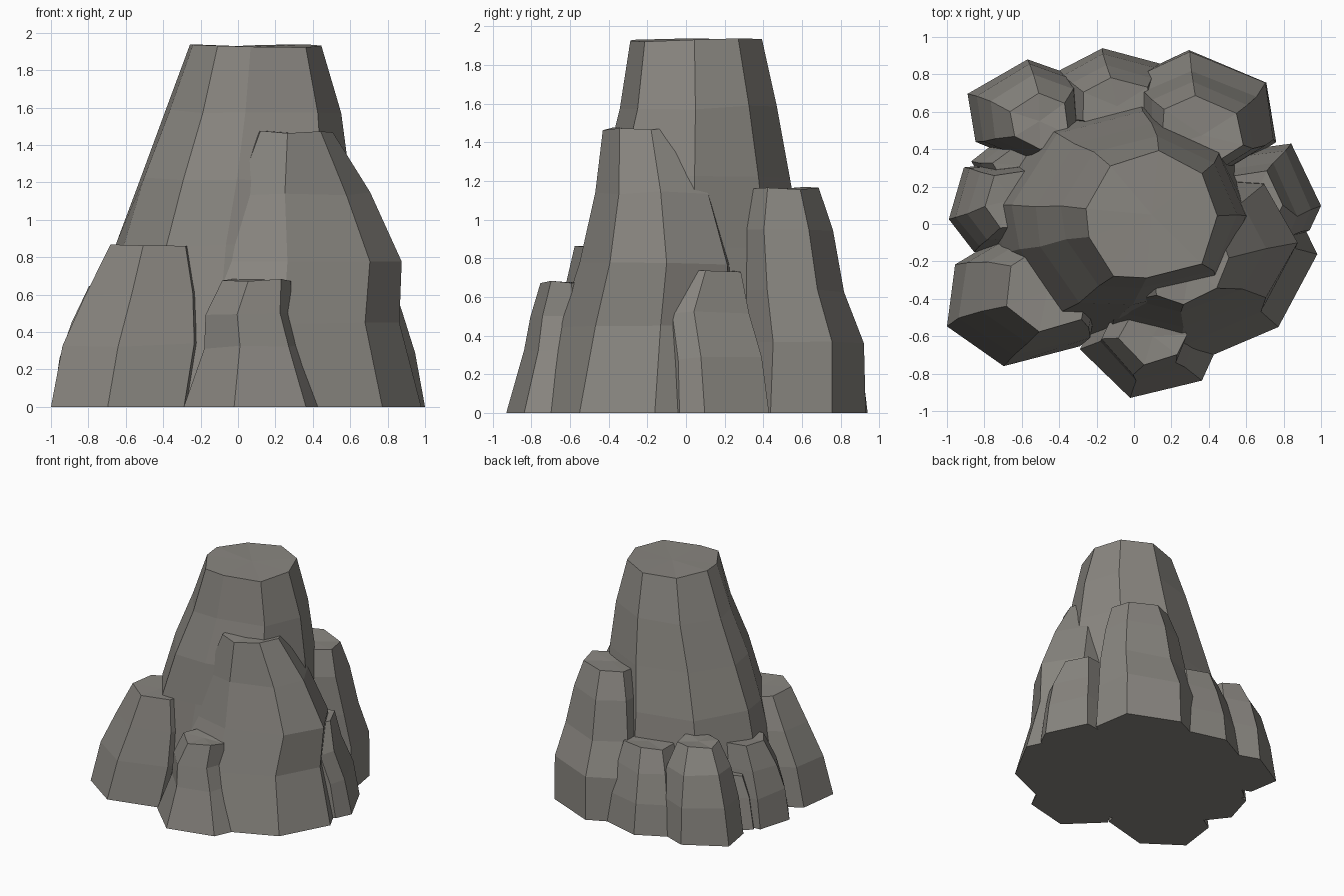
import bpy, bmesh, math, random

random.seed(4)

stone = bpy.data.materials.new("grey stone")
stone.diffuse_color = (0.25, 0.238, 0.216, 1)


def column(name, corners, rings, reach=None, jitter=0.005):
    """Faceted rock pillar. Corners are angles in degrees, reach scales single corners.
    Rings run bottom to top: (z, x min, x max, y min, y max)."""
    reach = reach or {}
    sides = len(corners)
    cs = [math.cos(math.radians(a)) * reach.get(a, 1) for a in corners]
    sn = [math.sin(math.radians(a)) * reach.get(a, 1) for a in corners]
    fit = lambda v, vs, lo, hi: lo + (hi - lo) * (v - min(vs)) / (max(vs) - min(vs))
    bm = bmesh.new()
    loops = []
    for k, (z, x0, x1, y0, y1) in enumerate(rings):
        loop = []
        for c, s in zip(cs, sn):
            jx, jy, jz = (random.uniform(-jitter, jitter) for _ in range(3))
            if k == 0:
                jx = jy = jz = 0
            loop.append(bm.verts.new((fit(c, cs, x0, x1) + jx,
                                      fit(s, sn, y0, y1) + jy, z + 2 * jz)))
        loops.append(loop)
    for low, high in zip(loops, loops[1:]):
        for i in range(sides):
            j = (i + 1) % sides
            bm.faces.new((low[i], low[j], high[j], high[i]))
    bm.faces.new(loops[0][::-1])
    # Cap fanned from a centre point
    z, x0, x1, y0, y1 = rings[-1]
    mid = bm.verts.new(((x0 + x1) / 2, (y0 + y1) / 2, z - 0.005))
    for i in range(sides):
        bm.faces.new((loops[-1][i], loops[-1][(i + 1) % sides], mid))
    bmesh.ops.recalc_face_normals(bm, faces=bm.faces)
    me = bpy.data.meshes.new(name)
    bm.to_mesh(me)
    bm.free()
    me.materials.append(stone)
    ob = bpy.data.objects.new(name, me)
    bpy.context.collection.objects.link(ob)


# Tall central pillar
column("main_pillar", [2, 42, 84, 128, 172, 196, 236, 265, 318], [
    (0, -.80, .70, -.60, .70), (.45, -.74, .66, -.54, .65),
    (.86, -.65, .62, -.48, .60), (1.22, -.53, .60, -.43, .54),
    (1.58, -.39, .55, -.34, .47), (1.93, -.26, .45, -.29, .39)],
    {236: 1.02, 265: .87, 196: .97})

# Second pillar, front right
column("front_right_pillar", [5, 52, 110, 160, 225, 262, 318], [
    (0, -.25, .98, -.77, .32), (.45, -.20, .86, -.66, .28),
    (.77, -.17, .88, -.55, .25), (1.14, -.07, .71, -.47, .14),
    (1.47, .09, .51, -.43, .01)], {225: 1.12, 318: .9, 52: 1.08})

# Back right pillar
column("back_right_pillar", [-15, 33, 100, 145, 200, 260], [
    (0, -.02, .76, .15, .93), (.36, .0, .75, .17, .92),
    (.63, .04, .70, .19, .82), (.95, .09, .64, .20, .76),
    (1.16, .15, .58, .26, .69)], {145: 1.1})

# Front left pillar
column("front_left_pillar", [145, 202, 260, 321, 10, 60, 105], [
    (0, -1.0, -.23, -.76, -.08), (.33, -.94, -.18, -.70, -.08),
    (.60, -.82, -.19, -.64, -.10), (.86, -.68, -.25, -.58, -.14)],
    {321: 1.08})

# Low front boulder
column("front_boulder", [254, 318, 0, 60, 120, 188], [
    (0, -.29, .46, -.93, -.35), (.32, -.18, .34, -.84, -.36),
    (.50, -.17, .28, -.81, -.38), (.68, -.08, .28, -.75, -.45)])

# Low right boulder
column("right_boulder", [-12, 65, 130, 200, 270, 320], [
    (0, .45, 1.0, -.14, .43), (.28, .45, .95, -.14, .39),
    (.52, .45, .87, -.17, .33), (.73, .48, .80, -.02, .28)])

# Back left boulder
column("back_left_boulder", [92, 160, 215, 270, 330, 40], [
    (0, -.89, -.25, .32, .88), (.30, -.84, -.27, .33, .86),
    (.55, -.77, -.30, .36, .80), (.74, -.66, -.35, .40, .70)])

# Back boulder
column("back_boulder", [100, 150, 210, 270, 330, 40], [
    (0, -.40, .18, .45, .94), (.25, -.38, .15, .45, .91),
    (.48, -.33, .12, .46, .85), (.66, -.27, .09, .48, .78)])

# Left boulder
column("left_boulder", [130, 195, 245, 300, 0, 60], [
    (0, -.99, -.50, -.15, .33), (.25, -.95, -.50, -.12, .32),
    (.45, -.89, -.50, -.08, .30), (.64, -.80, -.50, -.02, .28)])

# Small boulder filling the gap on the left
column("small_left_boulder", [100, 170, 240, 310, 30], [
    (0, -.87, -.45, .15, .48), (.25, -.82, -.45, .17, .45),
    (.42, -.76, -.45, .2, .42)])
